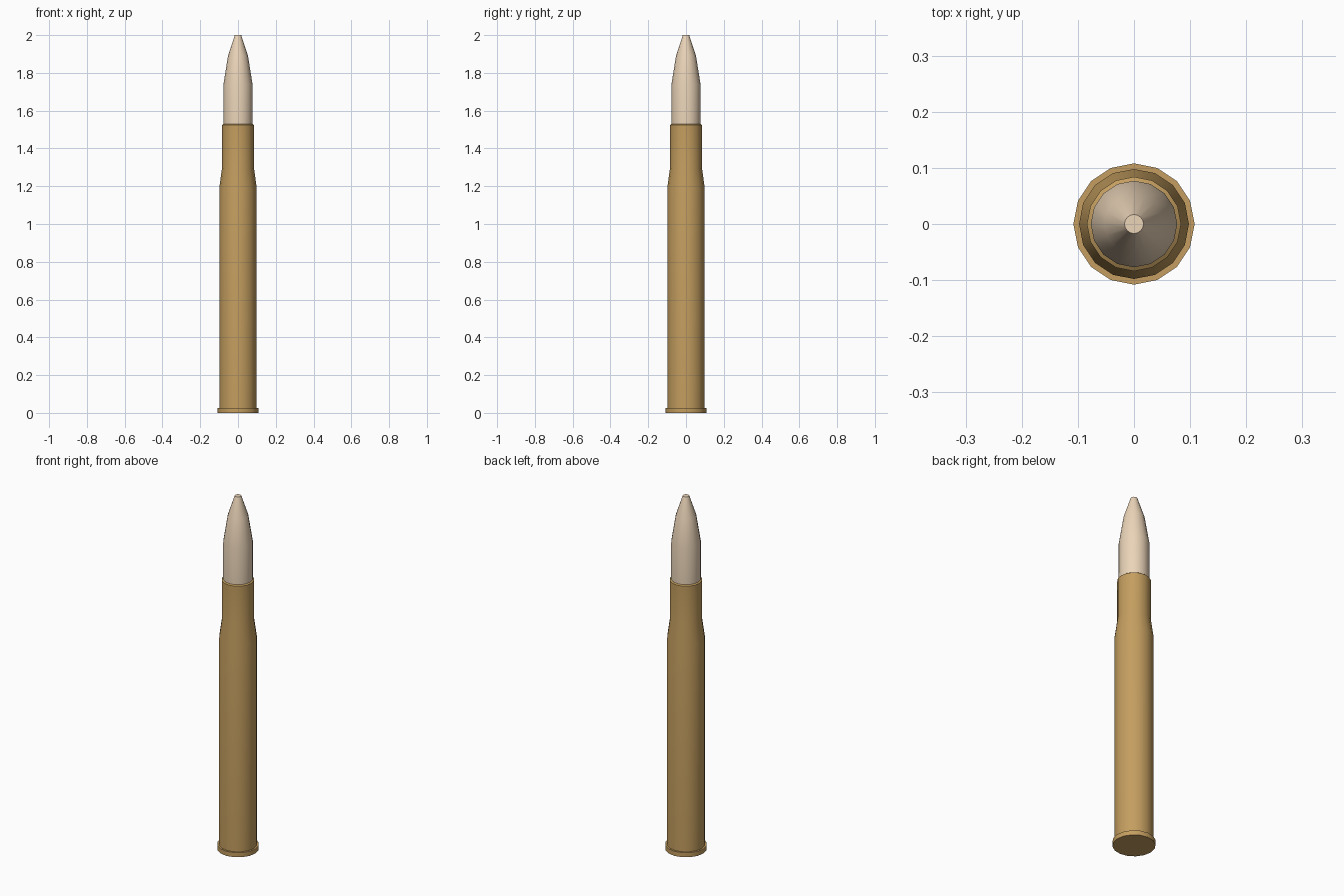
import bpy, bmesh, math

if "Cube" in bpy.data.objects:
    bpy.data.objects.remove(bpy.data.objects["Cube"])

SIDES = 16


def material(name, rgb):
    m = bpy.data.materials.new(name)
    m.diffuse_color = (*rgb, 1)
    m.use_nodes = True
    m.node_tree.nodes["Principled BSDF"].inputs["Base Color"].default_value = m.diffuse_color
    return m


def lathe(name, profile, mat):
    """Revolve (radius, z) points about z and cap both ends."""
    bm = bmesh.new()
    rings = []
    for r, z in profile:
        rings.append([bm.verts.new((r * math.cos(2 * math.pi * i / SIDES),
                                    r * math.sin(2 * math.pi * i / SIDES), z))
                      for i in range(SIDES)])
    for a, b in zip(rings, rings[1:]):
        for i in range(SIDES):
            j = (i + 1) % SIDES
            bm.faces.new((a[i], a[j], b[j], b[i]))
    bm.faces.new(rings[0][::-1])
    bm.faces.new(rings[-1])
    mesh = bpy.data.meshes.new(name)
    bm.to_mesh(mesh)
    bm.free()
    mesh.materials.append(mat)
    ob = bpy.data.objects.new(name, mesh)
    bpy.context.collection.objects.link(ob)
    bpy.ops.object.select_all(action='DESELECT')
    ob.select_set(True)
    bpy.context.view_layer.objects.active = ob
    bpy.ops.object.shade_smooth_by_angle(angle=math.radians(30))
    return ob


brass = material("brass", (0.55, 0.34, 0.115))
copper = material("pale_copper", (0.83, 0.66, 0.48))

# Rimmed, bottlenecked case
lathe("case", [(0.108, 0), (0.108, 0.026), (0.098, 0.026), (0.098, 1.20),
               (0.084, 1.30), (0.084, 1.525), (0.077, 1.53)], brass)

# Projectile seated in the case mouth
lathe("projectile", [(0.077, 1.53), (0.077, 1.74), (0.053, 1.89),
                     (0.017, 2.0)], copper)
